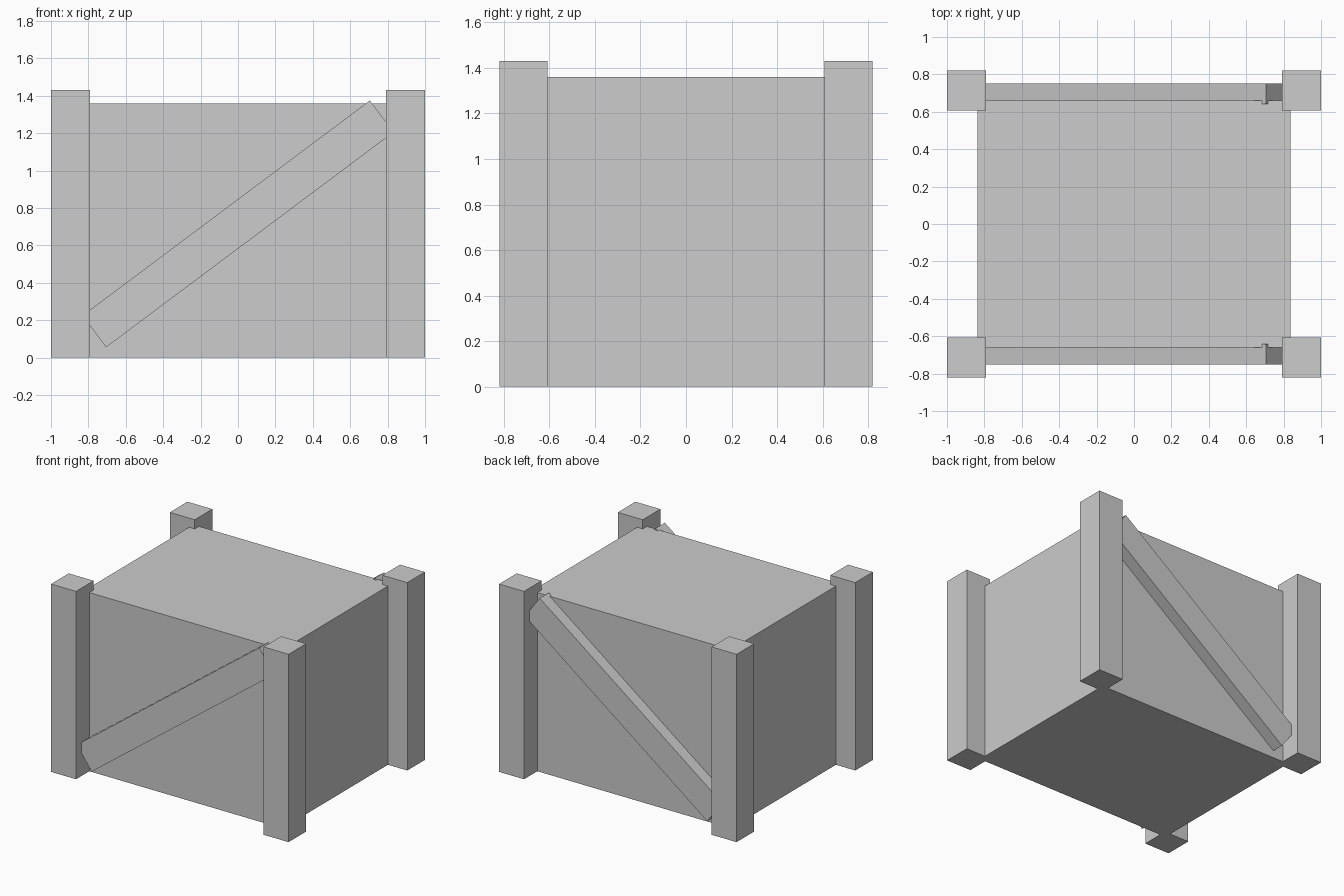
import bpy, math
from mathutils import Matrix, Vector

if "Cube" in bpy.data.objects:
    bpy.data.objects.remove(bpy.data.objects["Cube"])

grey = bpy.data.materials.new("light_grey")
grey.diffuse_color = (0.604, 0.604, 0.604, 1)
grey.use_nodes = True
grey.node_tree.nodes["Principled BSDF"].inputs["Base Color"].default_value = grey.diffuse_color


def box(name, size, centre, tilt=0.0):
    """Box of a given size, optionally tilted about the y axis."""
    bpy.ops.mesh.primitive_cube_add(size=1)
    ob = bpy.context.object
    ob.name = name
    ob.data.transform(Matrix.Translation(Vector(centre))
                      @ Matrix.Rotation(tilt, 4, 'Y')
                      @ Matrix.Diagonal((*size, 1)))
    ob.data.materials.append(grey)
    return ob


# Crate body
box("crate_body", (1.674, 1.32, 1.36), (0, 0, 0.68))

# Four corner posts
for sy, depth in ((-1, "front"), (1, "back")):
    for sx, side in ((-1, "left"), (1, "right")):
        box(f"{depth}_{side}_post", (0.21, 0.212, 1.43),
            (sx * 0.895, sy * 0.714, 0.715))

# Diagonal braces, rising to the right on both front and back
for sy, depth in ((-1, "front"), (1, "back")):
    box(f"{depth}_brace", (1.92, 0.11, 0.212), (0, sy * 0.697, 0.715),
        -math.radians(36.8))
